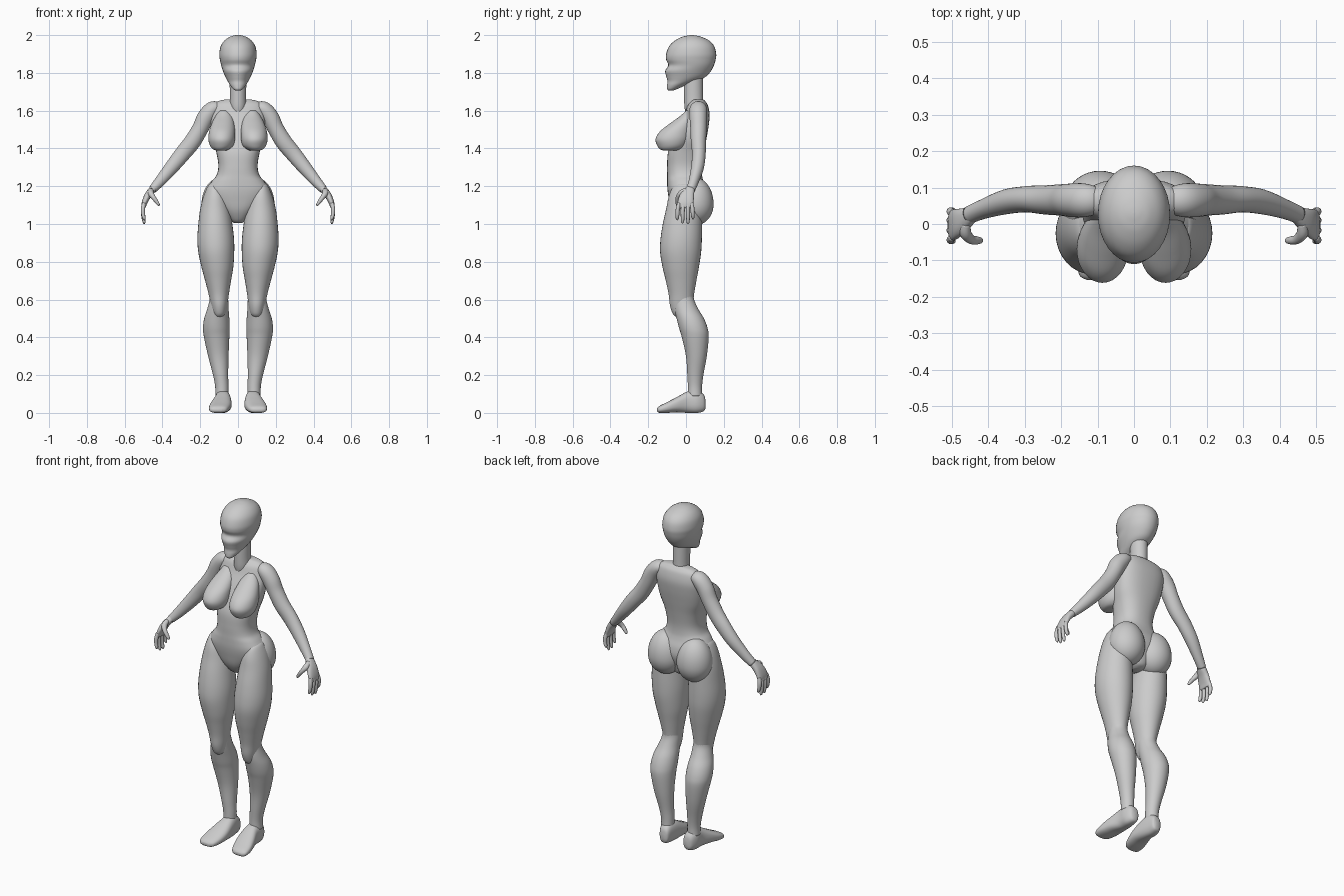
import bpy, bmesh, math
from mathutils import Vector


def smooth_rows(rows, n=5):
    # Catmull-Rom interpolation between the key cross-sections
    out = []
    for i in range(len(rows) - 1):
        p0, p1 = rows[max(i - 1, 0)], rows[i]
        p2, p3 = rows[i + 1], rows[min(i + 2, len(rows) - 1)]
        for k in range(n):
            t = k / n
            out.append([0.5 * (2 * b + (c - a) * t + (2 * a - 5 * b + 4 * c - d) * t * t
                               + (3 * b - a - 3 * c + d) * t ** 3)
                        for a, b, c, d in zip(p0, p1, p2, p3)])
    out.append(list(rows[-1]))
    return out


def skin(name, frames, mirror=False, power=2.0, sides=32):
    # frames: (centre, u half-axis, v half-axis) for each superellipse ring
    bm = bmesh.new()
    rings = []
    for c, u, v in frames:
        ring = []
        for k in range(sides):
            a = 2 * math.pi * k / sides
            ca, sa = math.cos(a), math.sin(a)
            p = c + u * math.copysign(abs(ca) ** (2 / power), ca) + v * math.copysign(abs(sa) ** (2 / power), sa)
            ring.append(bm.verts.new(p))
        rings.append(ring)
    for r0, r1 in zip(rings, rings[1:]):
        for k in range(sides):
            j = (k + 1) % sides
            bm.faces.new((r0[k], r0[j], r1[j], r1[k]))
    bm.faces.new(rings[0])
    bm.faces.new(rings[-1])
    bmesh.ops.recalc_face_normals(bm, faces=bm.faces)
    me = bpy.data.meshes.new(name)
    bm.to_mesh(me)
    bm.free()
    ob = bpy.data.objects.new(name, me)
    bpy.context.collection.objects.link(ob)
    return finish(ob, mirror)


def finish(ob, mirror):
    for p in ob.data.polygons:
        p.use_smooth = True
    if mirror:
        ob.modifiers.new("Mirror", "MIRROR").use_mirror_merge = False
    return ob


def bands(name, rows, axis="z", **kw):
    # rows: (position, x min, x max, other min, other max)
    frames = []
    for t, a0, a1, b0, b1 in smooth_rows(rows):
        a, b, ra, rb = (a0 + a1) / 2, (b0 + b1) / 2, max((a1 - a0) / 2, .001), max((b1 - b0) / 2, .001)
        if axis == "z":
            frames.append((Vector((a, b, t)), Vector((ra, 0, 0)), Vector((0, rb, 0))))
        else:
            frames.append((Vector((a, t, b)), Vector((ra, 0, 0)), Vector((0, 0, rb))))
    return skin(name, frames, **kw)


def tube(name, rows, **kw):
    # rows: (x, y, z, radius along y, radius across)
    pts = smooth_rows(rows)
    frames = []
    for i, p in enumerate(pts):
        t = Vector(pts[min(i + 1, len(pts) - 1)][:3]) - Vector(pts[max(i - 1, 0)][:3])
        t.normalize()
        u = Vector((0, 1, 0))
        u = (u - t * t.dot(u)).normalized()
        frames.append((Vector(p[:3]), u * max(p[3], .001), t.cross(u) * max(p[4], .001)))
    return skin(name, frames, mirror=True, **kw)


# Head with brow recess and pointed chin
bands("head", [
    (1.706, -.012, .012, -.092, -.07), (1.715, -.026, .026, -.10, -.045), (1.735, -.042, .042, -.10, .0),
    (1.757, -.055, .055, -.098, .06), (1.78, -.067, .067, -.104, .105), (1.81, -.08, .08, -.11, .132),
    (1.84, -.089, .089, -.094, .148), (1.87, -.096, .096, -.105, .157), (1.90, -.099, .099, -.105, .16),
    (1.94, -.092, .092, -.09, .15), (1.97, -.073, .073, -.06, .124), (1.99, -.045, .045, -.022, .083),
    (1.998, -.02, .02, .01, .052), (2.0, -.002, .002, .028, .032)])
bands("neck", [(1.58, -.03, .03, .0, .08), (1.62, -.043, .043, -.008, .09),
               (1.68, -.043, .043, -.01, .09), (1.79, -.045, .045, -.01, .09)])

# Torso from crotch to shoulders
bands("torso", [
    (1.005, -.02, .02, -.02, .04), (1.02, -.045, .045, -.045, .07), (1.07, -.09, .09, -.075, .09),
    (1.13, -.15, .15, -.09, .11), (1.18, -.166, .166, -.098, .107), (1.225, -.14, .14, -.10, .092),
    (1.26, -.113, .113, -.10, .085), (1.31, -.104, .104, -.10, .085), (1.38, -.115, .115, -.095, .095),
    (1.45, -.135, .135, -.07, .108), (1.52, -.143, .143, -.04, .12), (1.58, -.142, .142, -.01, .125),
    (1.63, -.13, .13, .01, .115), (1.652, -.10, .10, .03, .10), (1.66, -.06, .06, .04, .09)], power=2.4)
bands("breast", [
    (1.388, .07, .105, -.11, -.06), (1.394, .05, .13, -.135, -.03), (1.415, .025, .148, -.152, .0),
    (1.45, .016, .157, -.161, .02), (1.49, .016, .153, -.138, .03), (1.53, .02, .14, -.088, .04),
    (1.57, .03, .12, -.033, .05), (1.60, .05, .10, .0, .05)], mirror=True)

# Buttocks
bpy.ops.mesh.primitive_uv_sphere_add(segments=40, ring_count=24)
hip = bpy.context.object
hip.name = "buttock"
for v in hip.data.vertices:
    x, y, z = v.co
    v.co = (.093 + .1 * x, .05 + .096 * y, 1.105 + (.14 if z > 0 else .112) * z)
finish(hip, True)

# Legs
bands("thigh", [
    (1.215, .115, .145, -.03, .03), (1.20, .09, .16, -.065, .05), (1.15, .06, .182, -.09, .08),
    (1.08, .042, .2, -.105, .085), (1.0, .03, .21, -.123, .085), (.92, .021, .215, -.135, .084),
    (.85, .02, .21, -.137, .08), (.77, .025, .193, -.124, .068), (.7, .037, .174, -.107, .055),
    (.63, .048, .156, -.092, .043), (.57, .056, .143, -.085, .035), (.53, .065, .132, -.072, .015),
    (.512, .078, .12, -.058, -.01), (.508, .095, .103, -.045, -.03)], mirror=True)
bands("shin", [
    (.68, .08, .12, -.04, .0), (.65, .06, .145, -.06, .036), (.6, .052, .15, -.065, .043), (.55, .05, .163, -.062, .065),
    (.5, .046, .179, -.05, .095), (.45, .044, .185, -.037, .114), (.4, .046, .18, -.022, .12),
    (.3, .05, .158, .0, .11), (.2, .052, .132, .007, .092), (.14, .05, .121, .01, .085),
    (.09, .05, .12, .01, .085)], mirror=True)
bands("foot", [
    (.104, .065, .085, .03, .06), (.095, .05, .105, .01, .095), (.06, .043, .12, .0, .12),
    (.01, .037, .123, .0, .114), (-.05, .034, .142, .003, .083), (-.1, .043, .153, .0, .057),
    (-.14, .06, .15, .0, .037), (-.153, .085, .13, .007, .024)], axis="y", mirror=True, power=2.5)

# Arms
tube("arm", [
    (.085, .065, 1.615, .015, .012), (.1, .065, 1.615, .035, .03), (.135, .065, 1.607, .046, .042),
    (.17, .065, 1.565, .046, .046), (.2, .066, 1.505, .043, .043), (.242, .066, 1.435, .04, .044),
    (.295, .068, 1.37, .036, .042), (.35, .061, 1.302, .034, .037), (.41, .042, 1.23, .027, .029),
    (.452, .025, 1.183, .024, .022)])

# Hands with four fingers and a thumb
tube("palm", [
    (.44, .027, 1.197, .018, .016), (.455, .02, 1.18, .026, .019), (.478, .006, 1.15, .037, .018),
    (.494, -.002, 1.115, .042, .015), (.5, -.003, 1.09, .04, .011), (.501, -.003, 1.084, .03, .006)], power=2.4)
for i, (y, tip) in enumerate([(-.043, 1.02), (-.017, 1.002), (.01, 1.0), (.034, 1.025)]):
    tube("finger_%d" % (i + 1), [
        (.498, y * .85, 1.11, .010, .010), (.503, y, 1.08, .011, .011),
        (.502, y * 1.05, (1.08 + tip) / 2, .010, .010), (.497, y * 1.08, tip + .01, .008, .008),
        (.495, y * 1.08, tip, .002, .002)], sides=16)
tube("thumb", [
    (.46, .0, 1.18, .012, .012), (.462, -.025, 1.163, .016, .016), (.447, -.042, 1.14, .013, .012),
    (.431, -.045, 1.118, .011, .01), (.42, -.045, 1.102, .008, .007), (.416, -.045, 1.097, .002, .002)], sides=16)
